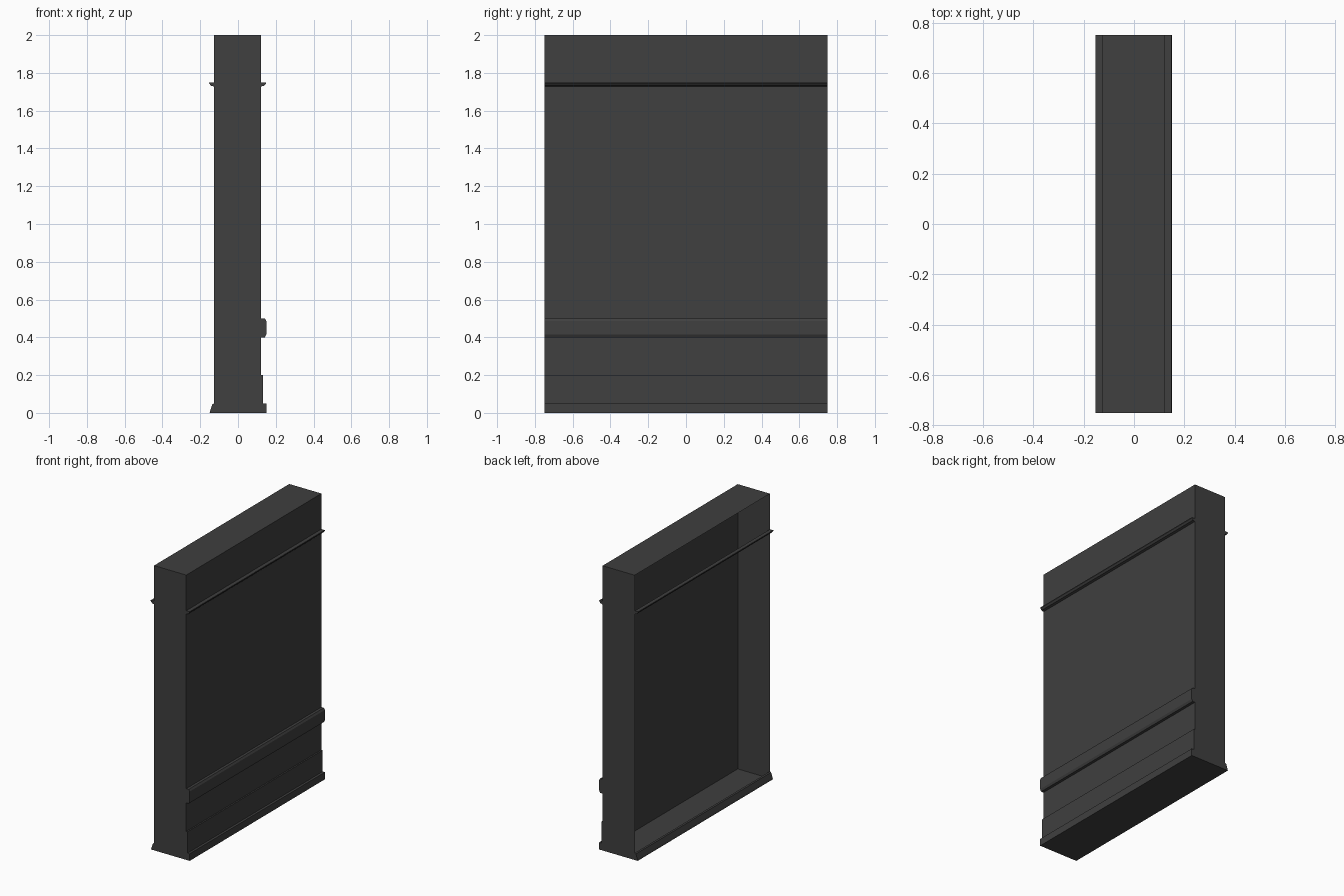
import bpy
import bmesh

if "Cube" in bpy.data.objects:
    bpy.data.objects.remove(bpy.data.objects["Cube"], do_unlink=True)

LENGTH, HEIGHT = 1.5, 2.0
LEFT, RIGHT = -0.127, 0.123   # x of the two long sides

# One dark grey for everything
grey = bpy.data.materials.new("dark_grey")
grey.use_nodes = True
colour = (0.05, 0.05, 0.05, 1)
grey.diffuse_color = colour
grey.node_tree.nodes["Principled BSDF"].inputs["Base Color"].default_value = colour


def finish(bm, name):
    mesh = bpy.data.meshes.new(name)
    bm.to_mesh(mesh)
    bm.free()
    mesh.materials.append(grey)
    obj = bpy.data.objects.new(name, mesh)
    bpy.context.collection.objects.link(obj)
    return obj


def trim(name, profile, side):
    """Sweep a (distance from wall, height) profile along the wall."""
    wall = RIGHT if side > 0 else LEFT
    bm = bmesh.new()
    verts = [bm.verts.new((wall + side * d, -LENGTH / 2, z)) for d, z in profile]
    face = bm.faces.new(verts)
    swept = bmesh.ops.extrude_face_region(bm, geom=[face])["geom"]
    moved = [v for v in swept if isinstance(v, bmesh.types.BMVert)]
    bmesh.ops.translate(bm, verts=moved, vec=(0, LENGTH, 0))
    bmesh.ops.recalc_face_normals(bm, faces=bm.faces)
    return finish(bm, name)


# Thin wall shell, open along its -x side
bm = bmesh.new()
bmesh.ops.create_cube(bm, size=1)
bm.normal_update()
bmesh.ops.delete(bm, geom=[f for f in bm.faces if f.normal.x < -0.5],
                 context='FACES_ONLY')
bmesh.ops.scale(bm, verts=bm.verts, vec=(RIGHT - LEFT, LENGTH, HEIGHT))
bmesh.ops.translate(bm, verts=bm.verts, vec=((LEFT + RIGHT) / 2, 0, HEIGHT / 2))
finish(bm, "wall_shell")

# Picture rails on both sides
picture_rail = [(0, 1.75), (0.026, 1.75), (0.026, 1.744), (0.016, 1.732), (0, 1.728)]
trim("picture_rail_left", picture_rail, 1)
trim("picture_rail_right", picture_rail, -1)

# Chair rail with bevelled edges
trim("chair_rail", [(0, 0.4), (0.019, 0.4), (0.027, 0.415), (0.027, 0.487),
                    (0.019, 0.5), (0, 0.5)], 1)

# Stepped skirting on one side, sloped skirting on the other
trim("stepped_skirting", [(0, 0), (0.027, 0), (0.027, 0.05), (0.01, 0.05),
                          (0.01, 0.2), (0, 0.2)], 1)
trim("sloped_skirting", [(0, 0), (0.023, 0), (0.021, 0.01), (0.009, 0.045),
                         (0, 0.05)], -1)
